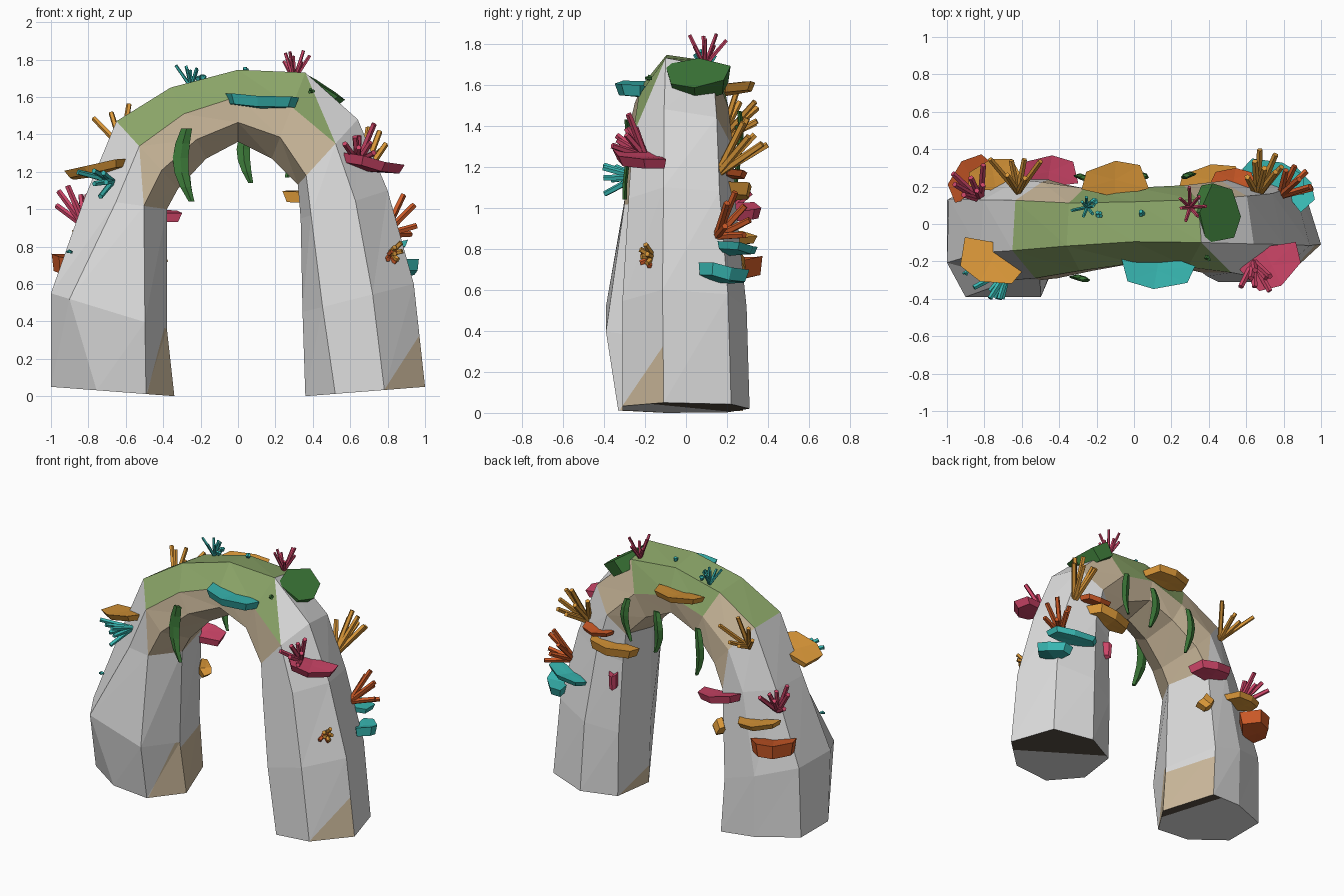
import bpy, bmesh, math, random
from mathutils import Vector, Matrix

random.seed(4)
cube = bpy.data.objects.get("Cube")
if cube:
    bpy.data.objects.remove(cube, do_unlink=True)


def material(name, rgb):
    m = bpy.data.materials.new(name)
    m.use_nodes = True
    m.diffuse_color = (*rgb, 1)
    m.node_tree.nodes["Principled BSDF"].inputs["Base Color"].default_value = (*rgb, 1)
    return m


GREY = material("pale stone", (.74, .74, .74))
TAN = material("sandy stone", (.62, .50, .34))
MOSS = material("moss green", (.26, .38, .14))
DARK = material("dark earth", (.10, .08, .06))
MUSTARD = material("mustard", (.70, .31, .04))
ORANGE = material("burnt orange", (.60, .10, .02))
PINK = material("coral pink", (.62, .06, .14))
TEAL = material("teal", (.04, .48, .45))
LEAF = material("leaf green", (.045, .19, .04))


def finish(name, bm, *mats):
    bmesh.ops.recalc_face_normals(bm, faces=bm.faces)
    mesh = bpy.data.meshes.new(name)
    bm.to_mesh(mesh)
    bm.free()
    for m in mats:
        mesh.materials.append(m)
    ob = bpy.data.objects.new(name, mesh)
    bpy.context.collection.objects.link(ob)
    return ob


# Stone arch: seven-sided rings lofted from the right foot over to the left foot
# each ring: inner x, z, outer x, z, front y, back y,
# then how far out the inner front bevel and the front ridge lie
RINGS = [
    (-.34, 0, -1, .05, -.33, .30, .23, .63),
    (-.38, .36, -1, .55, -.39, .30, .19, .84),
    (-.38, 1.0, -.82, 1.06, -.30, .27, .28, .62),
    (-.32, 1.11, -.65, 1.47, -.29, .25, .27, .63),
    (-.17, 1.27, -.36, 1.65, -.25, .21, .27, .63),
    (0, 1.36, 0, 1.745, -.21, .21, .27, .63),
    (.18, 1.27, .36, 1.73, -.23, .22, .25, .6),
    (.32, 1.13, .64, 1.48, -.26, .24, .14, .63),
    (.335, .95, .80, 1.10, -.28, .25, .12, .63),
    (.345, .45, .94, .60, -.31, .30, .18, .63),
    (.36, 0, 1, .05, -.31, .31, .25, .66),
]


def stone_colour(seg, strip, tri):
    """0 pale stone, 1 sandy stone, 2 moss"""
    if 3 <= seg <= 5 and strip in (2, 3):
        return 2
    if (seg in (4, 5) and strip == 4) or (seg, strip, tri) == (6, 2, 0):
        return 2
    if 3 <= seg <= 6 and strip not in (2, 3):
        return 1
    if seg == 2 and (strip in (0, 6) or (strip in (1, 5) and tri == 1)):
        return 1
    return 0


bm = bmesh.new()
loops = []
for i, (ix, iz, ox, oz, yf, yb, t, ridge) in enumerate(RINGS):
    s = i / 10  # the section twists gradually along the arch
    section = [(0, .3 * yf), (t, yf), (ridge, yf), (1, (.55 - .2 * s) * yf),
               (1 - .16 * s, (.42 + .29 * s) * yb), (.57 - .16 * s, (.85 + .15 * s) * yb),
               (.2 - .14 * s, (.93 - .27 * s) * yb)]
    loops.append([bm.verts.new((ix + (ox - ix) * r, y, iz + (oz - iz) * r)) for r, y in section])
patches = {}
for seg in range(len(RINGS) - 1):
    for k in range(7):
        n = (k + 1) % 7
        a, b, c, d = loops[seg][k], loops[seg][n], loops[seg + 1][n], loops[seg + 1][k]
        tris = [(a, b, c), (a, c, d)] if (seg, k) == (2, 1) else [(a, b, d), (b, c, d)]
        for j, tri in enumerate(tris):
            f = bm.faces.new(tri)
            f.material_index = stone_colour(seg, k, j)
            patches.setdefault((seg, k), []).append(f)
patches["right foot"] = [bm.faces.new(loops[0])]
patches["left foot"] = [bm.faces.new(loops[-1])]
# Patches near the feet: cut the faces along a line and tint one side
for key, point, normal, tint in [
        ((0, 0), (-.49, 0, 0), (.42, 0, -.11), 1),
        ((0, 6), (0, 0, .32), (0, 0, -1), 1),
        ((9, 2), (.78, 0, .03), (.28, 0, -.18), 1),
        ((9, 6), (.4, .2, 0), (0, -.12, -.28), 1),
        ("right foot", (-.49, .1, 0), (1, .35, 0), 3),
        ("left foot", (.68, .02, 0), (.8, 1, 0), 3)]:
    faces = patches[key]
    geom = faces + list({e for f in faces for e in f.edges}) + list({v for f in faces for v in f.verts})
    cut = bmesh.ops.bisect_plane(bm, geom=geom, plane_co=point, plane_no=normal)
    for f in cut["geom"]:
        if isinstance(f, bmesh.types.BMFace) and f.is_valid:
            if (f.calc_center_median() - Vector(point)).dot(Vector(normal)) > 0:
                f.material_index = tint
finish("stone_arch", bm, GREY, TAN, MOSS, DARK)


# Shelf corals: lobed plates with a narrower underside
# (angle is the outward heading in degrees, roll tips one end up)
def shelf(name, mat, pos, angle, width, depth, thick=.05, roll=0, pitch=0, lift=.02):
    bm = bmesh.new()
    outline = [(-.5, .15), (-.42, .7), (.02, 1), (.38, .85), (.5, .1), (0, -.15)]
    top, low = [], []
    for u, v in outline:
        z = lift * (abs(u) * 2) ** 2
        top.append(bm.verts.new((u * width, v * depth, z)))
        low.append(bm.verts.new((u * width * .9, v * depth * .85, z - thick)))
    for ring, z in ((top, 0), (low, -thick)):
        mid = bm.verts.new((0, depth * .4, z))
        for i in range(6):
            bm.faces.new((ring[i], ring[(i + 1) % 6], mid))
    for i in range(6):
        n = (i + 1) % 6
        bm.faces.new((top[i], low[i], low[n], top[n]))
    turn = (Matrix.Rotation(math.radians(angle - 90), 4, 'Z')
            @ Matrix.Rotation(math.radians(roll), 4, 'Y')
            @ Matrix.Rotation(math.radians(pitch), 4, 'X'))
    bm.transform(Matrix.Translation(pos) @ turn)
    finish(name, bm, mat)


shelf("shelf_top_front", TEAL, (.13, -.18, 1.59), -96, .40, .17, .055, -3, 5, .015)
shelf("shelf_right_front", MUSTARD, (-.73, -.13, 1.22), -115, .37, .20, .04, 12, 3, .01)
shelf("shelf_left_front", PINK, (.70, -.15, 1.25), -62, .34, .20, .05, -11, 0)
shelf("shelf_left_outer", TEAL, (.83, .17, .69), 25, .26, .13, .06, -10, 8)
shelf("shelf_left_outer_upper", TEAL, (.74, .21, .80), 68, .36, .13, .035, -5, 5)
shelf("shelf_right_outer_low", ORANGE, (-.82, .18, .72), 125, .30, .19, .09, 0, 12)
shelf("shelf_right_outer_high", MUSTARD, (-.74, .20, .85), 102, .30, .15, .035, 6, 5)
shelf("shelf_right_back", PINK, (-.46, .22, .98), 85, .32, .15, .05, 8, 8)
shelf("shelf_top_back", MUSTARD, (-.10, .17, 1.58), 92, .36, .17, .04, 0, 10)
shelf("shelf_left_back", MUSTARD, (.42, .18, 1.09), 95, .36, .14, .06, -5, 5)
shelf("shelf_left_back_small", ORANGE, (.53, .20, 1.17), 85, .24, .10, .03)
shelf("shelf_right_inner", MUSTARD, (-.44, .21, .75), 50, .12, .07, .07, 50)
shelf("shelf_left_inner", PINK, (.43, .20, .87), 110, .06, .06, .10)
shelf("shelf_crown", LEAF, (.38, .06, 1.71), -4, .32, .23, .10, 0, -33, 0)


# Tufts: bundles of blunt sticks fanning from one root
def tuft(name, mat, root, heading, length, count=6, spread=.6, radius=.016):
    bm = bmesh.new()
    axis = Vector(heading).normalized()
    side = axis.orthogonal().normalized()
    for i in range(count):
        spin = Matrix.Rotation(i * math.tau / count, 3, axis)
        lean = spread * random.uniform(.3, 1)
        d = (axis + spin @ side * lean).normalized()
        size = length * random.uniform(.65, 1.05)
        pose = (Matrix.Translation(Vector(root) + d * size / 2)
                @ d.to_track_quat('Z', 'Y').to_matrix().to_4x4())
        bmesh.ops.create_cone(bm, cap_ends=True, segments=5, radius1=radius,
                              radius2=radius * .85, depth=size, matrix=pose)
    finish(name, bm, mat)


tuft("tuft_crown_right", TEAL, (-.25, .09, 1.65), (0, .1, 1), .15, 7, .8, .010)
tuft("tuft_crown_left", PINK, (.30, .09, 1.69), (.05, .1, 1), .17, 7, .8, .011)
tuft("tuft_shoulder_right", MUSTARD, (-.62, .17, 1.33), (-.05, .7, .7), .28, 6, .6, .017)
tuft("tuft_shoulder_left", MUSTARD, (.66, .15, 1.16), (.15, .6, .75), .35, 7, .55, .019)
tuft("tuft_left_outer", ORANGE, (.78, .15, .86), (.5, .45, .5), .27, 6, .7, .019)
tuft("tuft_right_front", TEAL, (-.67, -.24, 1.15), (-.4, -.7, .05), .21, 6, .7, .017)
tuft("tuft_right_outer", PINK, (-.82, .13, .91), (-.25, .45, .75), .24, 7, .6, .018)
tuft("tuft_left_front", PINK, (.64, -.20, 1.25), (.1, -.5, .6), .23, 7, .75, .018)
tuft("bud_left_front", MUSTARD, (.81, -.16, .76), (.6, -.6, .2), .09, 5, 1.2, .016)
tuft("bud_left_front_core", ORANGE, (.80, -.17, .75), (.6, -.6, .1), .07, 4, 1.4, .016)
tuft("bud_right_front", TEAL, (-.89, -.25, .77), (-.6, -.6, .2), .03, 3, .6, .008)
for i, (x, y) in enumerate([(.04, .06), (-.19, .05), (-.21, .12)]):
    tuft("crown_bud_%d" % i, TEAL, (x, y, 1.745 - abs(x) * .27), (0, 0, 1), .025, 5, .8, .013)


# Hanging leaves: thin curved blades that taper at both ends
def leaf(name, top, height, bend, width=.055, thick=.022):
    bm = bmesh.new()
    rows = []
    for i in range(6):
        t = i / 5
        w = width * (.25 + .75 * math.sin(math.pi * (.2 + .75 * t))) * .6
        c = Vector(top) + Vector((bend * (math.sin(t * math.pi) - .6 * t), .01 * math.sin(5 * t), -height * t))
        rows.append([bm.verts.new(c + Vector(o)) for o in
                     ((-w, 0, 0), (0, -thick / 2, 0), (w, 0, 0), (0, thick / 2, 0))])
    for a, b in zip(rows, rows[1:]):
        for k in range(4):
            n = (k + 1) % 4
            bm.faces.new((a[k], a[n], b[n], b[k]))
    bm.faces.new(rows[0])
    bm.faces.new(rows[-1])
    finish(name, bm, LEAF)


leaf("leaf_front", (-.275, -.29, 1.43), .39, -.045, .07)
leaf("leaf_back_middle", (.05, .26, 1.44), .30, -.03, .06)
leaf("leaf_back_left", (.28, .26, 1.47), .30, .03)
leaf("leaf_back_right", (-.27, .25, 1.40), .34, -.03)
tuft("sprig_front", LEAF, (.39, -.17, 1.63), (0, -1, .2), .03, 3, .6, .01)
